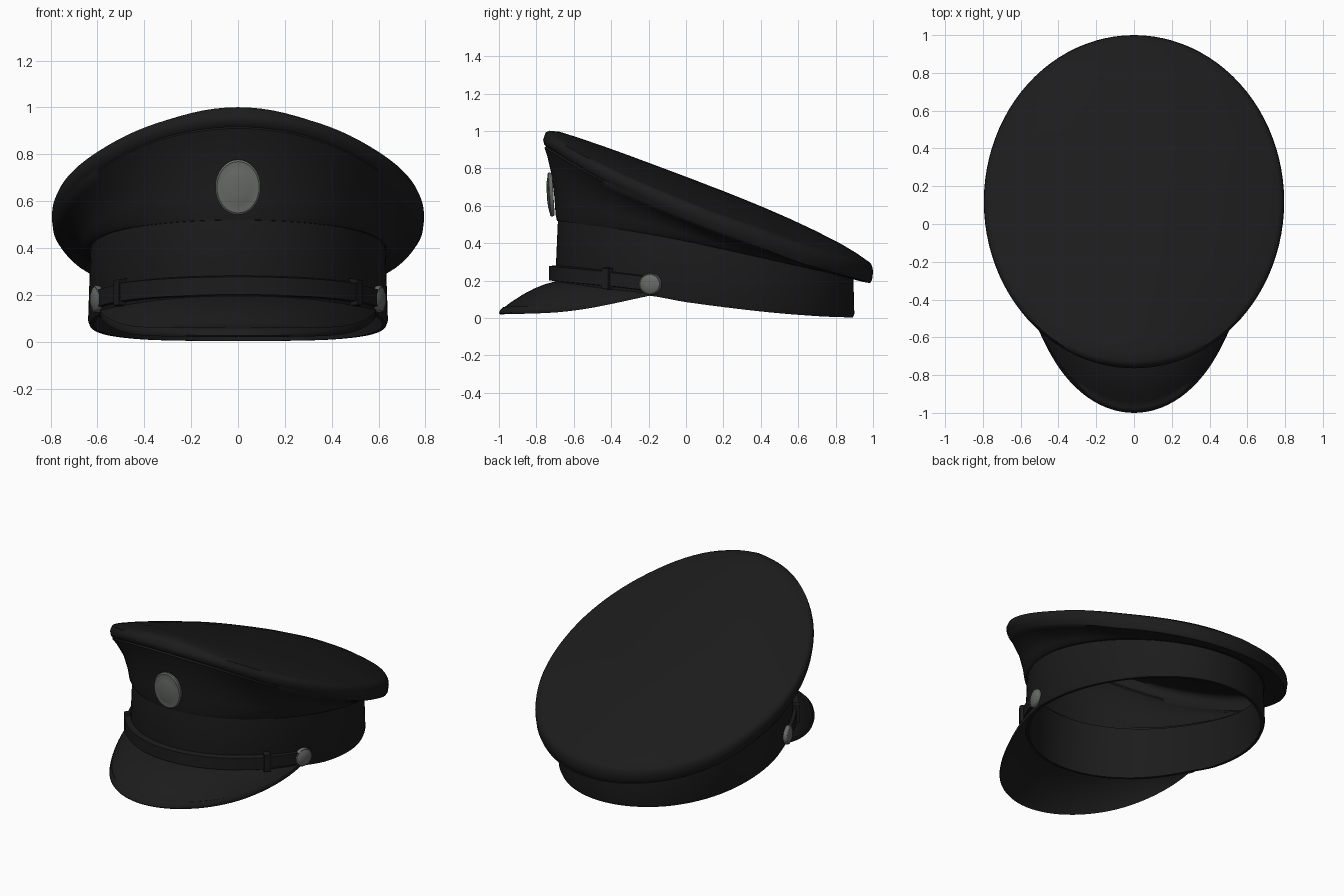
import bpy, bmesh, math
from mathutils import Matrix

if "Cube" in bpy.data.objects:
    bpy.data.objects.remove(bpy.data.objects["Cube"])

N = 96


def material(name, col):
    m = bpy.data.materials.new(name)
    m.diffuse_color = (*col, 1)
    m.use_nodes = True
    m.node_tree.nodes["Principled BSDF"].inputs["Base Color"].default_value = m.diffuse_color
    return m


BLACK = material("black_cloth", (0.0115, 0.0115, 0.0115))
GREY = material("dull_silver", (0.135, 0.145, 0.135))


def curve(*pts):
    """Smooth function through (y, z) points."""
    def slope(i):
        a, b = pts[max(i - 1, 0)], pts[min(i + 1, len(pts) - 1)]
        return (b[1] - a[1]) / (b[0] - a[0])

    def f(y):
        y = min(max(y, pts[0][0]), pts[-1][0])
        i = next(k for k in range(len(pts) - 1) if y <= pts[k + 1][0])
        (y0, z0), (y1, z1) = pts[i], pts[i + 1]
        h = y1 - y0
        t = (y - y0) / h
        return ((2*t**3 - 3*t*t + 1) * z0 + (t**3 - 2*t*t + t) * h * slope(i)
                + (3*t*t - 2*t**3) * z1 + (t**3 - t*t) * h * slope(i + 1))
    return f


# Height lines that follow the cap from front to back
bottom = curve((-.71, .16), (-.2, .12), (0, .085), (.4, .035), (.7, .01), (.9, .002))
seam = curve((-.69, .52), (-.3, .465), (0, .41), (.5, .30), (.9, .21))
rim = curve((-.77, .955), (-.43, .765), (.1, .54), (.41, .43), (.64, .345), (1, .245))
roll = curve((-.77, .025), (.1, .05), (1, .06))
ridge = curve((-.77, .985), (-.7, 1.003), (0, .755), (.5, .555), (.85, .385), (1, .285))
strap_z = curve((-.74, .24), (-.45, .212), (-.18, .18))


def oval(t, rx, ry, cy):
    return rx * math.sin(t), cy - ry * math.cos(t)


def ring(rx, ry, cy, zf):
    out = []
    for i in range(N):
        x, y = oval(2 * math.pi * i / N, rx, ry, cy)
        out.append((x, y, zf(y)))
    return out


def loft(name, rings, mat, closed=True, wrap=False, cap_last=False, caps=False, angle=40):
    bm = bmesh.new()
    vs = [[bm.verts.new(p) for p in r] for r in rings]
    n = len(vs[0])
    pairs = list(zip(vs, vs[1:])) + ([(vs[-1], vs[0])] if wrap else [])
    for a, b in pairs:
        for i in range(n if closed else n - 1):
            j = (i + 1) % n
            bm.faces.new((a[i], a[j], b[j], b[i]))
    if cap_last or caps:
        bm.faces.new(vs[-1])
    if caps:
        bm.faces.new(vs[0][::-1])
    return finish(name, bm, mat, angle)


def finish(name, bm, mat, angle=40):
    bmesh.ops.recalc_face_normals(bm, faces=bm.faces)
    me = bpy.data.meshes.new(name)
    bm.to_mesh(me)
    bm.free()
    me.materials.append(mat)
    ob = bpy.data.objects.new(name, me)
    bpy.context.collection.objects.link(ob)
    bpy.context.view_layer.objects.active = ob
    for o in bpy.context.selected_objects:
        o.select_set(False)
    ob.select_set(True)
    bpy.ops.object.shade_smooth_by_angle(angle=math.radians(angle))
    return ob


# Head band with inner lining wall, open above into the crown
loft("head_band", [
    ring(.63, .79, .105, seam),
    ring(.64, .80, .10, lambda y: bottom(y) + .02),
    ring(.632, .792, .10, bottom),
    ring(.615, .775, .10, bottom),
    ring(.605, .765, .105, lambda y: seam(y) - .02)], BLACK)

# Crown: flared wall, rolled rim and domed sloping top
A, B = (.635, .795, .105), (.795, .882, .118)
rings = []
wall = [(0, 0), (.1, .08), (.18, .3), (.38, .6), (.7, .85), (.9, .96)]
for a, b in wall:
    dims = [p + (q - p) * a for p, q in zip(A, B)]
    r = []
    for i in range(N):
        t = 2 * math.pi * i / N
        x, y = oval(t, *dims)
        z0, yr = seam(oval(t, *A)[1]), oval(t, *B)[1]
        r.append((x, y, z0 + (rim(yr) - roll(yr) - z0) * b))
    rings.append(r)
for s, k in ((.982, -1), (.994, -.75), (1, 0), (.997, .4)):
    rings.append(ring(B[0] * s, B[1] * s, B[2], lambda y: rim(y) + k * roll(y)))
for s in (.985, .96, .9, .8, .65, .5, .35, .2, .08):
    r = []
    for i in range(N):
        x, y = oval(2 * math.pi * i / N, B[0] * s, B[1] * s, B[2])
        w = .784 * math.sqrt(max(1 - ((y - B[2]) / .87) ** 2, 1e-6))
        u = min(abs(x) / w, 1)
        r.append((x, y, ridge(y) - (ridge(y) - rim(y) - .04) * u * u))
    rings.append(r)
loft("crown", rings, BLACK, cap_last=True, angle=60)

# Peak: curved sheet from the band to an oval outer edge, with a raised edge bead
T = math.acos(.3 / .8)
edge = curve((-1, .026), (-.7, .038), (-.5, .065), (-.2, .13))


def peak_row(f, lift):
    r = []
    for i in range(49):
        k = -1 + 2 * i / 48
        xi, yi = oval(T * k, .628, .79, .10)
        xo, yo = oval(math.pi / 2 * k, .555, .797, -.203)
        xo += math.copysign(.035 * math.sin(math.pi / 2 * k) ** 12, k)
        zi = .13 + .06 * math.cos(math.pi / 2 * k)
        zo = edge(yo)
        bulge = .1 * f * (1 - f) * math.cos(math.pi / 2 * k)
        r.append((xi + (xo - xi) * f, yi + (yo - yi) * f, zi + (zo - zi) * f + bulge + lift))
    return r


top = [peak_row(f, .008) for f in (0, .2, .4, .6, .8, .9)]
bead = [peak_row(.92, .013), peak_row(.98, .012), peak_row(1, 0), peak_row(.98, -.012)]
under = [peak_row(f, -.012) for f in (.9, .6, .3, 0)]
loft("peak", top + bead + under, BLACK, closed=False, wrap=True, angle=50)


# Chin strap and its two keeper loops
def strap_section(t, out, h):
    xi, yi = oval(t, .625, .785, .10)
    xo, yo = oval(t, .64 + out, .80 + out, .10)
    z = strap_z(yo)
    return [(xi, yi, z - h), (xo, yo, z - h + .006), (xo, yo, z + h - .006), (xi, yi, z + h)]


def strap(name, t0, t1, out, h, n):
    loft(name, [strap_section(t0 + (t1 - t0) * i / n, out, h) for i in range(n + 1)],
         BLACK, caps=True)


L = math.acos(.52 / .8)
strap("strap_front", -L, L, .032, .044, 48)
for side, s in (("left", -1), ("right", 1)):
    strap("strap_end_" + side, s * L, s * T, .016, .042, 10)
    strap("strap_loop_" + side, s * (L - .015), s * (L + .04), .036, .06, 3)


# Domed discs: side buttons and front badge
def disc(name, pos, ry, rz, depth, turn, tilt=0):
    bm = bmesh.new()
    prof = [(.95, -.6), (1, -.1), (1, .3), (.93, .55), (.88, .5), (.6, .85), (.25, 1)]
    angles = [2 * math.pi * i / 32 for i in range(32)]
    vs = [[bm.verts.new((d * depth, r * ry * math.cos(a), r * rz * math.sin(a)))
           for a in angles] for r, d in prof]
    for a, b in zip(vs, vs[1:]):
        for i in range(32):
            bm.faces.new((a[i], a[i - 1], b[i - 1], b[i]))
    bm.faces.new(vs[0])
    bm.faces.new(vs[-1])
    m = Matrix.Translation(pos) @ Matrix.Rotation(turn, 4, 'Z') @ Matrix.Rotation(tilt, 4, 'Y')
    bmesh.ops.transform(bm, matrix=m, verts=bm.verts)
    finish(name, bm, GREY)


disc("button_right", (.602, -.19, .182), .062, .058, .024, -.31)
disc("button_left", (-.602, -.19, .182), .062, .058, .024, math.pi + .31)
disc("cap_badge", (0, -.722, .66), .097, .118, .022, -math.pi / 2, .06)
